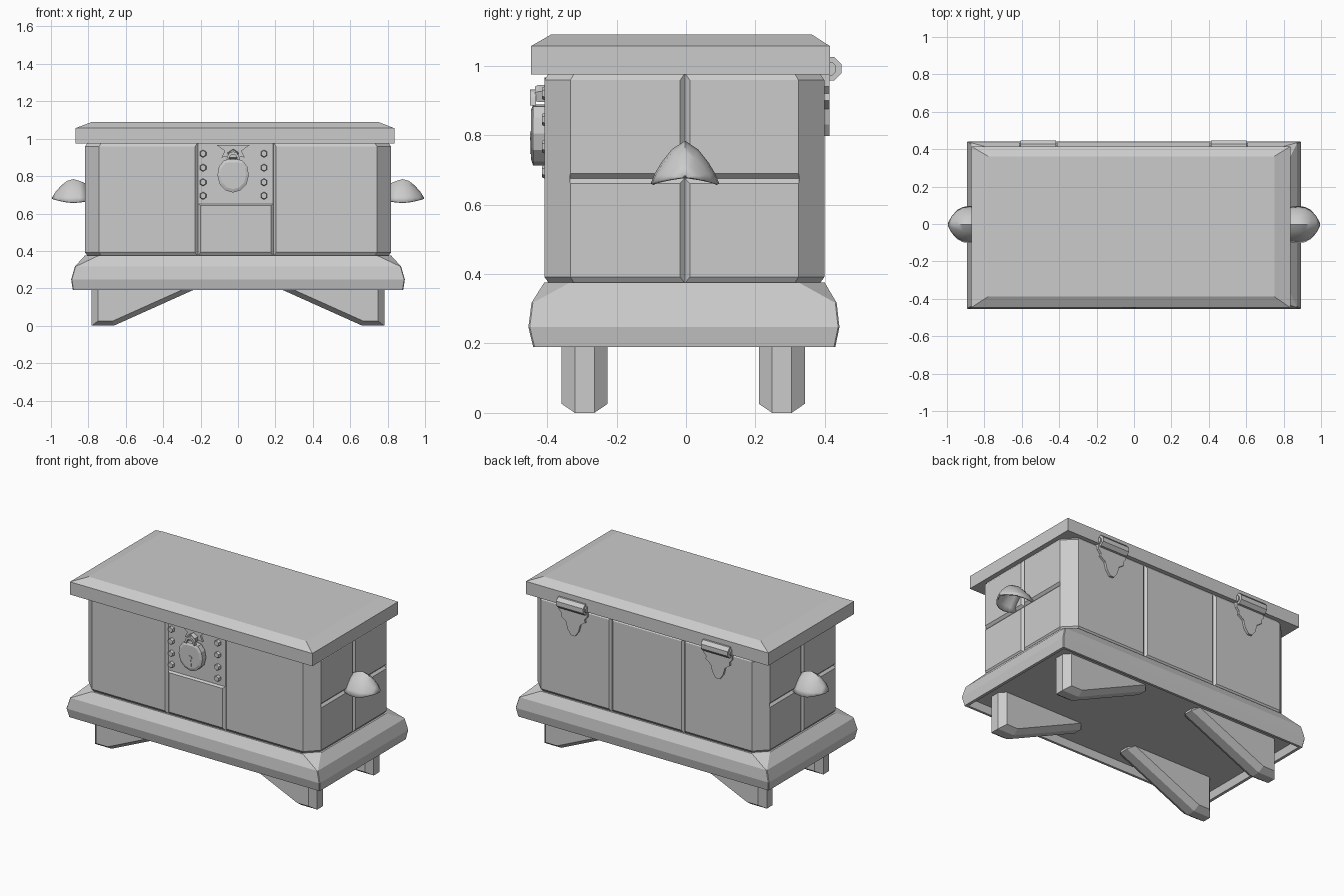
import bpy, bmesh, math
from mathutils import Vector

if "Cube" in bpy.data.objects:
    bpy.data.objects.remove(bpy.data.objects["Cube"])


def loft(name, loops, caps=True, closed=True):
    """Bridge equal-sized loops of 3D points into a mesh."""
    bm = bmesh.new()
    rows = [[bm.verts.new(p) for p in l] for l in loops]
    n = len(rows[0])
    for a, b in zip(rows, rows[1:]):
        for i in range(n if closed else n - 1):
            j = (i + 1) % n
            bm.faces.new((a[i], a[j], b[j], b[i]))
    if caps:
        bm.faces.new(rows[0])
        bm.faces.new(rows[-1])
    bmesh.ops.recalc_face_normals(bm, faces=bm.faces)
    me = bpy.data.meshes.new(name)
    bm.to_mesh(me)
    bm.free()
    ob = bpy.data.objects.new(name, me)
    bpy.context.collection.objects.link(ob)
    return ob


def octagon(x, y0, y1, z, c):
    """Corner-cut rectangle in plan."""
    return [(-x + c, y0, z), (x - c, y0, z), (x, y0 + c, z), (x, y1 - c, z),
            (x - c, y1, z), (-x + c, y1, z), (-x, y1 - c, z), (-x, y0 + c, z)]


def rect(x0, x1, y0, y1, z):
    return [(x0, y0, z), (x1, y0, z), (x1, y1, z), (x0, y1, z)]


def plate(name, pts, y0, y1, bevel=0.0):
    """Profile in x,z spanning y0 (front) to y1, front rim optionally bevelled."""
    cx = sum(p[0] for p in pts) / len(pts)
    cz = sum(p[1] for p in pts) / len(pts)
    loops = [[(x, y1, z) for x, z in pts], [(x, y0 + bevel, z) for x, z in pts]]
    if bevel:
        k = 0.82
        loops.append([(cx + (x - cx) * k, y0, cz + (z - cz) * k) for x, z in pts])
    return loft(name, loops)


def disc(cx, cz, r, n):
    return [(cx + r * math.cos(2 * math.pi * (i + .5) / n),
             cz + r * math.sin(2 * math.pi * (i + .5) / n)) for i in range(n)]


def cut(ob, cutter):
    m = ob.modifiers.new("cut", 'BOOLEAN')
    m.operation, m.solver, m.object = 'DIFFERENCE', 'EXACT', cutter
    bpy.context.view_layer.objects.active = ob
    bpy.ops.object.modifier_apply(modifier=m.name)
    bpy.data.objects.remove(cutter)


def groove(ob, a, b, r=0.014):
    """V-groove along the line a-b."""
    a, b = Vector(a), Vector(b)
    u = (b - a).normalized()
    s = Vector((0, 0, 1)) if abs(u.z) < .5 else Vector((1, 0, 0))
    t = u.cross(s)
    cut(ob, loft("groove_cutter", [[p + d * r for d in (s, t, -s, -t)] for p in (a, b)]))


# Lid with sloped rim
loft("lid", [rect(-.87, .836, -.447, .415, .975), rect(-.87, .836, -.447, .415, 1.056),
             rect(-.78, .75, -.388, .362, 1.09)])

# Chest body: corner-cut box, edges eased top and bottom
body = loft("body", [octagon(.806, -.396, .387, .36, .073), octagon(.806, -.396, .387, .375, .073),
                     octagon(.818, -.408, .399, .392, .075), octagon(.818, -.408, .399, .958, .075),
                     octagon(.806, -.396, .387, .976, .073)])
# Recess around the lock
cut(body, loft("recess_cutter", [[(x, -.43, .625), (x, -.396, .652), (x, -.396, 1.0), (x, -.43, 1.0)]
                                 for x in (-.215, .19)]))
# Panel grooves
for x in (-.215, .19):
    groove(body, (x, -.408, .3), (x, -.408, 1.01))
for x in (-.26, .25):
    groove(body, (x, .399, .3), (x, .399, 1.01))
for s in (-1, 1):
    groove(body, (s * .818, -.003, .3), (s * .818, -.003, 1.01))
    groove(body, (s * .818, -.334, .675), (s * .818, .325, .675))

# Flared base moulding, hollow below
c = .004
loft("base", [octagon(.855, -.415, .405, .235, c), octagon(.865, -.425, .415, .19, c),
              octagon(.883, -.44, .43, .19, c), octagon(.892, -.454, .442, .247, c),
              octagon(.872, -.445, .434, .317, c), octagon(.818, -.408, .399, .376, .075)])

# Four bracket feet, chamfered all round
outer = [(.782, 0), (.665, 0), (.17, .222), (.17, .236), (.782, .236)]
inner = [(.748, .026), (.668, .026), (.2, .236), (.21, .236), (.748, .236)]
for s, side in ((-1, "left"), (1, "right")):
    for yc, end in ((-.292, "front"), (.276, "back")):
        loft(f"{end}_{side}_foot",
             [[(s * x, yc + d, z) for x, z in prof] for prof, d in
              ((inner, -.066), (outer, -.028), (outer, .028), (inner, .066))])

# Cup handles: open shell, pointed arch sections tapering to a tip
arch = [(-1, 0), (-.87, .25), (-.68, .5), (-.38, .8), (0, 1),
        (.38, .8), (.68, .5), (.87, .25), (1, 0)]
sections = [(.808, .085, .668, .09), (.845, .096, .662, .112), (.88, .099, .66, .124),
            (.915, .094, .662, .112), (.945, .078, .667, .083),
            (.975, .045, .673, .043), (.994, .009, .678, .008)]
for s, side in ((-1, "left"), (1, "right")):
    h = loft(f"{side}_handle", [[(s * x, -.003 + w * u, z + ht * v) for u, v in arch]
                                for x, w, z, ht in sections], caps=False, closed=False)
    # make the shell normals point up and out before thickening inward
    if sum(p.normal.z for p in h.data.polygons) < 0:
        h.data.flip_normals()
    m = h.modifiers.new("thickness", 'SOLIDIFY')
    m.thickness, m.offset = .009, -1
    bpy.ops.object.select_all(action='DESELECT')
    h.select_set(True)
    bpy.context.view_layer.objects.active = h
    bpy.ops.object.shade_smooth_by_angle(angle=math.radians(40))

# Back hinges: barrel, pin and pointed leaf
leaf = [(.1, .985), (.1, .94), (.082, .92), (.085, .9), (.05, .875), (.038, .83), (.014, .797)]
for xc, side in ((-.512, "left"), (.507, "right")):
    for part, hw, r in (("barrel", .095, .037), ("pin", .103, .021)):
        loft(f"{side}_hinge_{part}", [[(xc + d, .413 + a, .991 + b) for a, b in disc(0, 0, r, 8)]
                                      for d in (-hw, hw)])
    plate(f"{side}_hinge_leaf", [(xc + x, z) for x, z in leaf] +
          [(xc - x, z) for x, z in reversed(leaf)], .385, .413)

# Rivets beside the lock
for x in (-.187, .139):
    for z in (.92, .845, .767, .695):
        plate("rivet", disc(x, z, .02, 6), -.414, -.39, .007)

# Star-shaped hasp plate
LX = -.026
star = [(.0, .86), (.02, .905), (.062, .9), (.045, .935), (.088, .966)]
plate("hasp_plate", [(LX + x, z) for x, z in star] +
      [(LX - x, z) for x, z in reversed(star[1:])], -.408, -.39)
plate("hasp_staple", [(LX - .022, .895), (LX + .022, .895), (LX + .03, .925), (LX, .945),
                      (LX - .03, .925)], -.435, -.4, .01)

# Padlock body, keyhole plate and shackle
lock = [(0, .712), (.04, .724), (.072, .757), (.084, .805), (.076, .85), (.052, .882), (.022, .888)]
plate("padlock", [(LX + x, z) for x, z in lock] +
      [(LX - x, z) for x, z in reversed(lock[1:])], -.446, -.404, .006)
plate("keyhole_head", disc(LX, .798, .014, 8), -.449, -.44)
plate("keyhole_slot", [(LX - .011, .745), (LX + .011, .745), (LX + .006, .795), (LX - .006, .795)],
      -.449, -.44)
arc = [(math.cos(math.pi * i / 6), math.sin(math.pi * i / 6)) for i in range(7)]
loft("shackle", [[(LX + r * .032 * a / .032, y, .885 + r * 1.3 * b) for y, r in
                  ((-.45, .024), (-.432, .024), (-.432, .036), (-.45, .036))] for a, b in arc])
